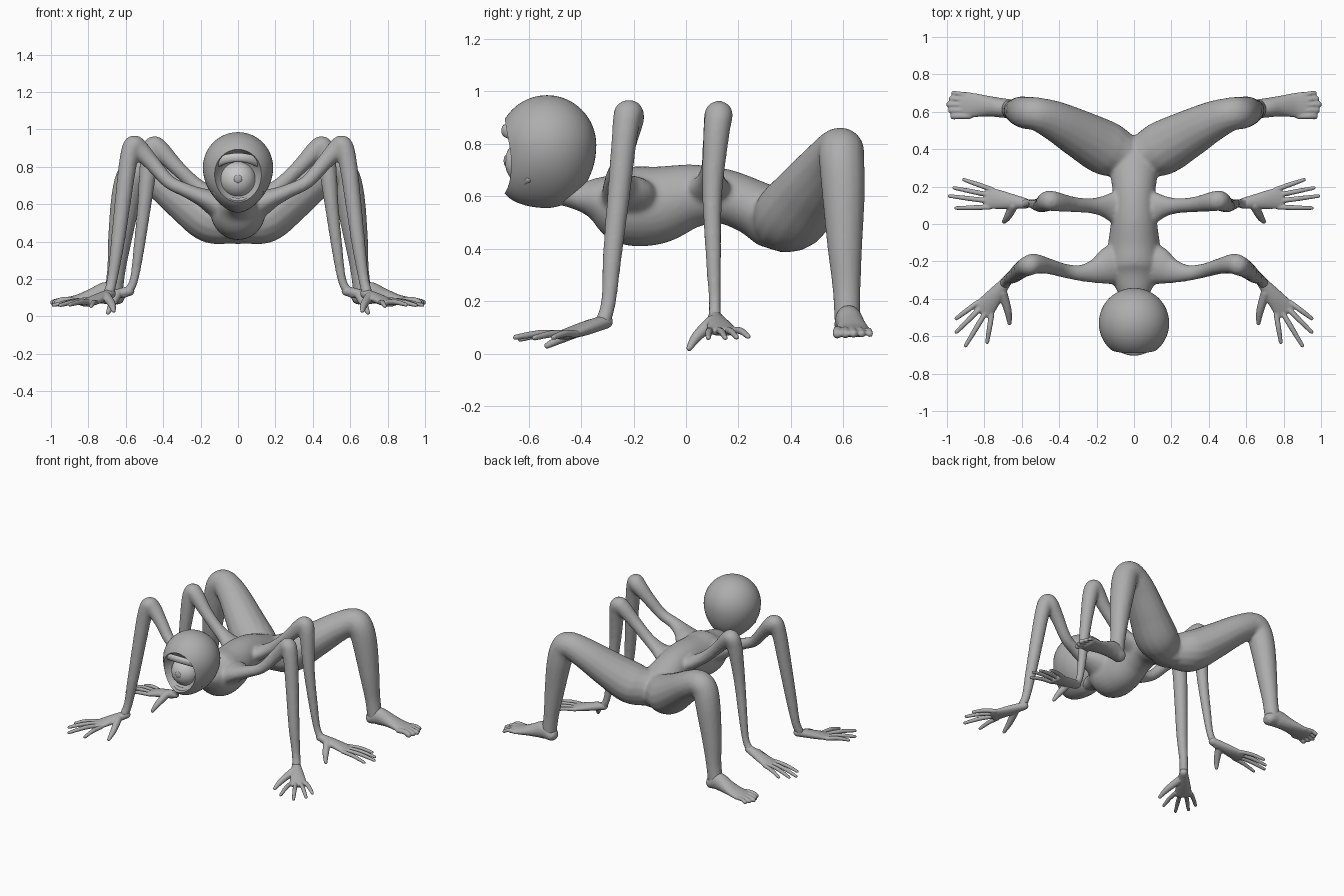
import bpy, bmesh, math
from mathutils import Vector, Matrix

old = bpy.data.objects.get("Cube")
if old:
    bpy.data.objects.remove(old)


def material(name, value):
    mat = bpy.data.materials.new(name)
    mat.use_nodes = True
    colour = (value, value, value, 1)
    mat.diffuse_color = colour
    mat.node_tree.nodes["Principled BSDF"].inputs["Base Color"].default_value = colour
    return mat


grey = material("matte grey", .42)
pale = material("pale grey", .58)


def spline(pts, steps):
    """Catmull-Rom through points of any dimension."""
    out = []
    for i in range(len(pts) - 1):
        a, b, c, d = (pts[max(0, min(len(pts) - 1, i + k))] for k in (-1, 0, 1, 2))
        for s in range(steps):
            t = s / steps
            out.append([0.5 * (2 * q + (r - p) * t + (2 * p - 5 * q + 4 * r - u) * t * t
                               + (3 * q - p - 3 * r + u) * t ** 3)
                        for p, q, r, u in zip(a, b, c, d)])
    return out + [list(pts[-1])]


def tube(bm, pts, ref, sides=16, steps=6):
    """Closed loft; each point is x, y, z, half width along ref, half thickness."""
    pts = spline([p if len(p) == 5 else (*p, p[3]) for p in pts], steps)
    pos = [Vector(p[:3]) for p in pts]
    rings = []
    last = len(pts) - 1

    def ring(centre, w, h, wide, thick):
        rings.append([bm.verts.new(centre + wide * w * math.cos(a) + thick * h * math.sin(a))
                      for a in (2 * math.pi * k / sides for k in range(sides))])

    for i, p in enumerate(pts):
        tan = (pos[min(i + 1, last)] - pos[max(i - 1, 0)]).normalized()
        wide = Vector(ref)
        wide = (wide - tan * wide.dot(tan)).normalized()
        thick = tan.cross(wide)
        cap = min(p[3], p[4])
        if i == 0:
            for e in (0.9, 0.5):
                ring(pos[i] - tan * cap * e, p[3] * math.sqrt(1 - e * e), p[4] * math.sqrt(1 - e * e), wide, thick)
        ring(pos[i], p[3], p[4], wide, thick)
        if i == last:
            for e in (0.5, 0.9):
                ring(pos[i] + tan * cap * e, p[3] * math.sqrt(1 - e * e), p[4] * math.sqrt(1 - e * e), wide, thick)
    for r, s in zip(rings, rings[1:]):
        for k in range(sides):
            n = (k + 1) % sides
            bm.faces.new((r[k], r[n], s[n], s[k]))
    bm.faces.new(rings[0][::-1])
    bm.faces.new(rings[-1])


def finish(bm, name, mirror=False, voxel=0, smooth=0, mat=grey):
    bmesh.ops.recalc_face_normals(bm, faces=bm.faces)
    mesh = bpy.data.meshes.new(name)
    bm.to_mesh(mesh)
    bm.free()
    mesh.materials.append(mat)
    mesh.shade_smooth()
    obj = bpy.data.objects.new(name, mesh)
    bpy.context.collection.objects.link(obj)
    if mirror:
        obj.modifiers.new("both sides", 'MIRROR').use_mirror_merge = False
    if voxel:
        rem = obj.modifiers.new("blend", 'REMESH')
        rem.mode = 'VOXEL'
        rem.voxel_size = voxel
        rem.use_smooth_shade = True
    if smooth:
        mod = obj.modifiers.new("soften", 'SMOOTH')
        mod.factor = 0.5
        mod.iterations = smooth
    return obj


def ball(bm, centre, radii, u=40, v=24):
    m = Matrix.Translation(centre) @ Matrix.Diagonal((*radii, 1))
    return bmesh.ops.create_uvsphere(bm, u_segments=u, v_segments=v, radius=1, matrix=m)["verts"]


# Torso from neck to pelvis, with arms and legs blended in
bm = bmesh.new()
tube(bm, [(0, -.50, .62, .06, .05), (0, -.42, .60, .06, .05), (0, -.34, .59, .10, .085),
          (0, -.24, .565, .145, .145), (0, -.12, .565, .14, .15), (0, .02, .60, .122, .122),
          (0, .14, .60, .112, .105), (0, .25, .56, .125, .105), (0, .33, .515, .14, .115),
          (0, .37, .49, .12, .105)], (1, 0, 0), 28)
# front arm, fanning out at the shoulder
tube(bm, [(.05, -.20, .57, .12, .09), (.13, -.225, .61, .105, .07), (.20, -.25, .64, .07, .048),
          (.28, -.262, .675, .045, .038), (.37, -.25, .72, .038, .037), (.46, -.225, .82, .043, .043),
          (.53, -.213, .895, .054, .053), (.562, -.222, .912, .055, .053), (.588, -.235, .82, .049, .049),
          (.615, -.255, .62, .044, .044), (.645, -.28, .38, .037, .037), (.672, -.295, .20, .029, .029),
          (.69, -.315, .125, .03, .03)], (0, 1, 0))
# middle arm
tube(bm, [(.04, .08, .60, .10, .07), (.11, .09, .63, .085, .05), (.17, .095, .665, .055, .042),
          (.24, .098, .715, .04, .04), (.33, .105, .80, .042, .042), (.42, .12, .892, .053, .053),
          (.455, .125, .908, .054, .053), (.475, .115, .83, .05, .05), (.50, .10, .60, .038, .038),
          (.53, .105, .36, .03, .03), (.555, .11, .20, .024, .024), (.585, .11, .138, .026, .026),
          (.62, .11, .122, .028, .028)], (0, 1, 0))
# leg
tube(bm, [(.05, .365, .505, .12, .12), (.15, .405, .53, .146, .135), (.28, .475, .62, .132, .118),
          (.42, .55, .725, .108, .098), (.52, .588, .775, .09, .088), (.57, .593, .74, .087, .084),
          (.60, .60, .62, .083, .08), (.63, .605, .42, .068, .065), (.65, .612, .25, .054, .05),
          (.665, .615, .13, .05, .05)], (0, 1, 0))
finish(bm, "body", True, .009, 10)


def hand(name, wrist, knuckle, thick, fingers, thumb):
    """Flat palm, four splayed fingers and a thumb."""
    bm = bmesh.new()
    w, k = Vector(wrist), Vector(knuckle)
    along = (k - w).normalized()
    across = Vector((-along.y, along.x, 0)).normalized()
    mid = w.lerp(k, .55)
    tube(bm, [(*w, .028, .027), (*mid, .047, .026), (*k, .06, .018)], across)
    for n, tip in enumerate(fingers):
        t = Vector(tip)
        base = k - along * .02 + across * (.048 - .032 * n)
        bend = base.lerp(t, .5) + Vector((0, 0, .008))
        tube(bm, [(*base, thick), (*bend, thick), (*t, thick * .75)], across, 10, 4)
    t = Vector(thumb)
    base = w.lerp(k, .3) - across * .02
    tube(bm, [(*base, .026), (*(base.lerp(t, .55) - across * .01), .021), (*t, .012)], along, 10, 4)
    finish(bm, name, True, .005, 3)


hand("front_hand", (.68, -.305, .122), (.81, -.465, .07), .0145,
     [(.95, -.505, .062), (.95, -.578, .06), (.90, -.65, .062), (.785, -.632, .055)], (.665, -.53, .03))
hand("middle_hand", (.58, .11, .136), (.785, .14, .085), .0135,
     [(.91, .237, .065), (.962, .193, .062), (.988, .15, .06), (.952, .085, .06)], (.695, .012, .02))

# Foot with five toes
bm = bmesh.new()
tube(bm, [(.645, .615, .105, .05, .042), (.70, .62, .125, .052, .06), (.78, .63, .108, .055, .042),
          (.86, .635, .09, .066, .026), (.925, .635, .082, .072, .02)], (0, 1, 0))
for n in range(5):
    y, r = .577 + .029 * n, .019 - .0014 * n
    tip = .965 + .012 * min(n, 2) - .012 * max(0, n - 2)
    tube(bm, [(.88, y, .085, r * .9), (.935, y + .001 * n, .088, r * .9),
              (tip, y + .002 * n, .075, r)], (0, 1, 0), 10, 4)
finish(bm, "foot", True, .006, 3)

# Head: a sphere drawn down and forward into a narrow jaw
bm = bmesh.new()
for v in ball(bm, (0, -.53, .795), (.188, .188, .19), 48, 32):
    drop = max(0, .795 - v.co.z) / .19
    front = max(0, -.53 - v.co.y) / .188
    v.co.x *= 1 - .22 * drop * drop
    v.co.z -= .05 * drop
    v.co.y -= .11 * drop * drop * front
head = finish(bm, "head")

# Socket hollow cut in the face
bm = bmesh.new()
ball(bm, (0, -.745, .752), (.143, .16, .15))
cutter = finish(bm, "socket_cutter")
cutter.hide_render = True
cut = head.modifiers.new("socket", 'BOOLEAN')
cut.operation = 'DIFFERENCE'
cut.object = cutter
bpy.context.view_layer.objects.active = head
head.select_set(True)
bpy.ops.object.modifier_apply(modifier="socket")
bpy.ops.object.shade_smooth_by_angle(angle=math.radians(40))
bpy.data.objects.remove(cutter)

# Eyeball with a raised pupil
bm = bmesh.new()
ball(bm, (0, -.592, .73), (.098, .098, .098))
finish(bm, "eyeball", mat=pale)
bm = bmesh.new()
ball(bm, (0, -.686, .735), (.022, .009, .022), 24, 16)
finish(bm, "pupil")

# Lids arching over and under the eye
for name, height, rise, depth, r, mat in (("upper_lid", .815, .035, -.69, .024, pale),
                                          ("lower_lid", .665, -.045, -.66, .014, grey)):
    bm = bmesh.new()
    tube(bm, [(.125 * s, depth + .06 * s * s, height + rise * (1 - s * s), .014, r)
              for s in (-1, -.6, -.2, .2, .6, 1)], (0, 1, 0))
    finish(bm, name, mat=mat)
